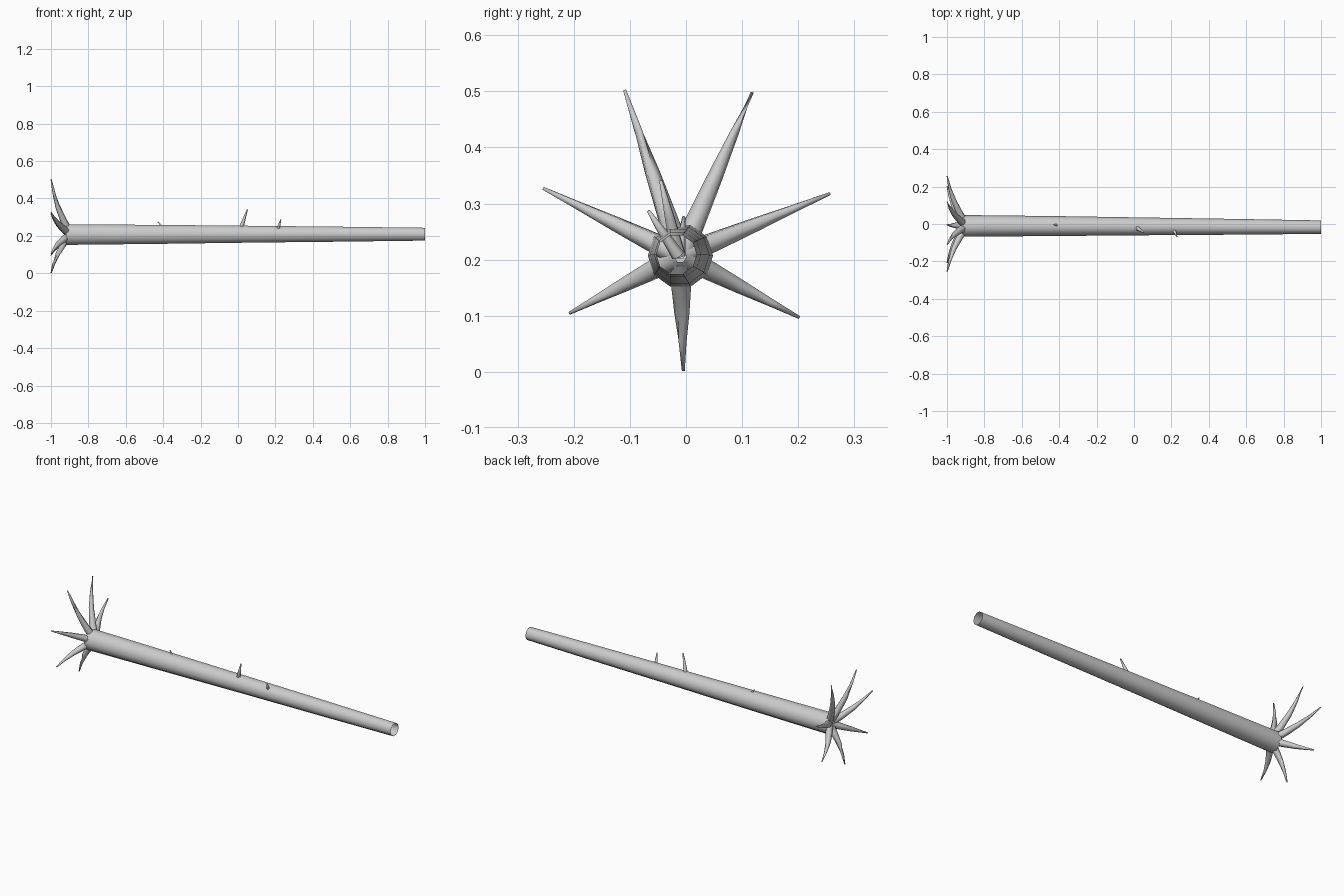
import bpy, bmesh, math
from mathutils import Vector

if "Cube" in bpy.data.objects:
    bpy.data.objects.remove(bpy.data.objects["Cube"])

bark = bpy.data.materials.new("bark_grey")
bark.diffuse_color = (0.6, 0.6, 0.6, 1)
bark.use_nodes = True
bark.node_tree.nodes["Principled BSDF"].inputs["Base Color"].default_value = bark.diffuse_color


def tube(name, points, radii, sides, cap_end=False):
    """Tapered tube of rings set square to the path."""
    pts = [Vector(p) for p in points]
    bm = bmesh.new()
    rings = []
    for i, (p, r) in enumerate(zip(pts, radii)):
        d = (pts[min(i + 1, len(pts) - 1)] - pts[max(i - 1, 0)]).normalized()
        ref = Vector((0, 0, 1)) if abs(d.z) < 0.9 else Vector((0, 1, 0))
        u = ref.cross(d).normalized()
        v = d.cross(u)
        rings.append([bm.verts.new(p + r * (u * math.cos(a) + v * math.sin(a)))
                      for a in (math.tau * k / sides for k in range(sides))])
    for a, b in zip(rings, rings[1:]):
        for k in range(sides):
            n = (k + 1) % sides
            bm.faces.new((a[k], a[n], b[n], b[k]))
    if cap_end:
        bm.faces.new(rings[-1])
    for f in bm.faces:
        f.smooth = True
    mesh = bpy.data.meshes.new(name)
    bm.to_mesh(mesh)
    bm.free()
    mesh.materials.append(bark)
    obj = bpy.data.objects.new(name, mesh)
    bpy.context.collection.objects.link(obj)
    return obj


# Hollow trunk, open at both ends
tube("trunk",
     [(-0.92, -0.010, 0.207), (-0.4, -0.011, 0.208), (0.1, -0.013, 0.209),
      (0.55, -0.015, 0.209), (1.0, -0.017, 0.209)],
     [0.058, 0.053, 0.047, 0.042, 0.036], 10)

# Seven curved roots fanning out from the wide end
base = Vector((-0.895, -0.010, 0.207))
for i in range(7):
    a = math.radians(12.5) + math.tau * i / 7 - 0.012
    tip = Vector((-0.999, 0.262 * math.cos(a), 0.265 + 0.262 * math.sin(a) - 0.001))
    path = []
    for t in (0, 0.25, 0.5, 0.75, 1):
        p = base.lerp(tip, t)
        p.x -= 0.016 * math.sin(math.pi * t)
        path.append(p)
    tube("root_%d" % (i + 1), path, [0.022, 0.018, 0.0135, 0.008, 0.003], 6, True)

# Broken twigs growing out of the trunk axis
for i, (start, tip, r) in enumerate([
        ((0.005, -0.013, 0.207), (0.05, -0.045, 0.341), 0.014),
        ((0.205, -0.014, 0.207), (0.229, -0.067, 0.287), 0.012),
        ((-0.37, -0.011, 0.207), (-0.428, -0.004, 0.276), 0.010)]):
    mid = Vector(start).lerp(Vector(tip), 0.5)
    tube("twig_%d" % (i + 1), [start, mid, tip], [r, r * 0.7, 0.003], 6, True)
